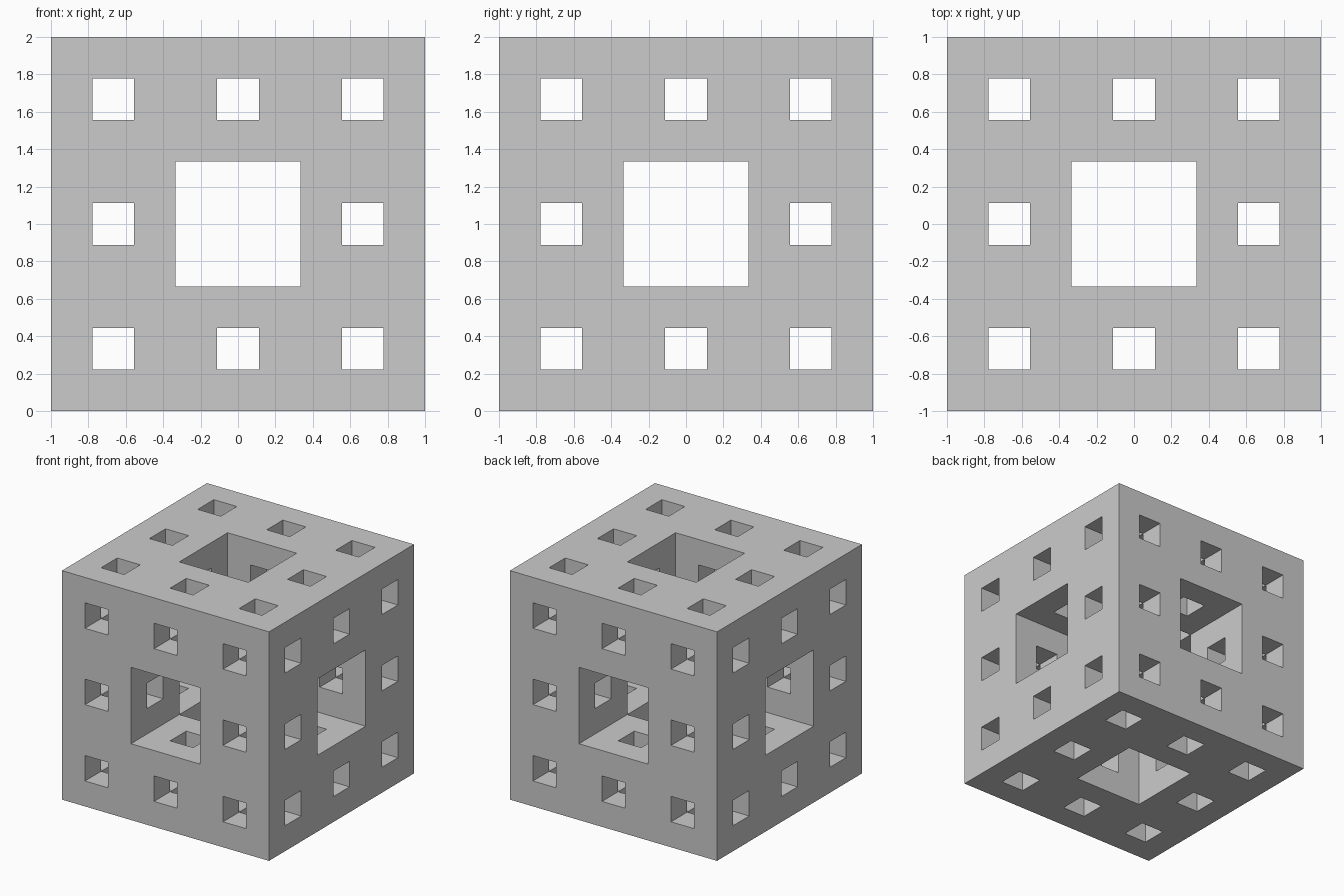
import bpy, bmesh
from itertools import product
from mathutils import Vector

if "Cube" in bpy.data.objects:
    bpy.data.objects.remove(bpy.data.objects["Cube"])

N = 9            # cells per side (two levels of subdivision)
S = 2.0 / N      # cell size


def solid(c):
    """True if the cell belongs to the pierced cube."""
    if any(i < 0 or i >= N for i in c):
        return False
    for level in (1, 3):
        if sum((i // level) % 3 == 1 for i in c) >= 2:
            return False
    return True


bm = bmesh.new()
corners = {}


def corner(p):
    if p not in corners:
        corners[p] = bm.verts.new(Vector(p) * S + Vector((-1, -1, 0)))
    return corners[p]


# Outer skin: one quad wherever a solid cell meets an empty one
for c in product(range(N), repeat=3):
    if not solid(c):
        continue
    for axis, side in product(range(3), (0, 1)):
        n = list(c)
        n[axis] += 1 if side else -1
        if solid(n):
            continue
        u, v = (axis + 1) % 3, (axis + 2) % 3
        quad = []
        for du, dv in ((0, 0), (1, 0), (1, 1), (0, 1)):
            p = list(c)
            p[axis] += side
            p[u] += du
            p[v] += dv
            quad.append(corner(tuple(p)))
        bm.faces.new(quad if side else quad[::-1])

mesh = bpy.data.meshes.new("pierced_cube")
bm.to_mesh(mesh)
bm.free()
obj = bpy.data.objects.new("pierced_cube", mesh)
bpy.context.collection.objects.link(obj)
